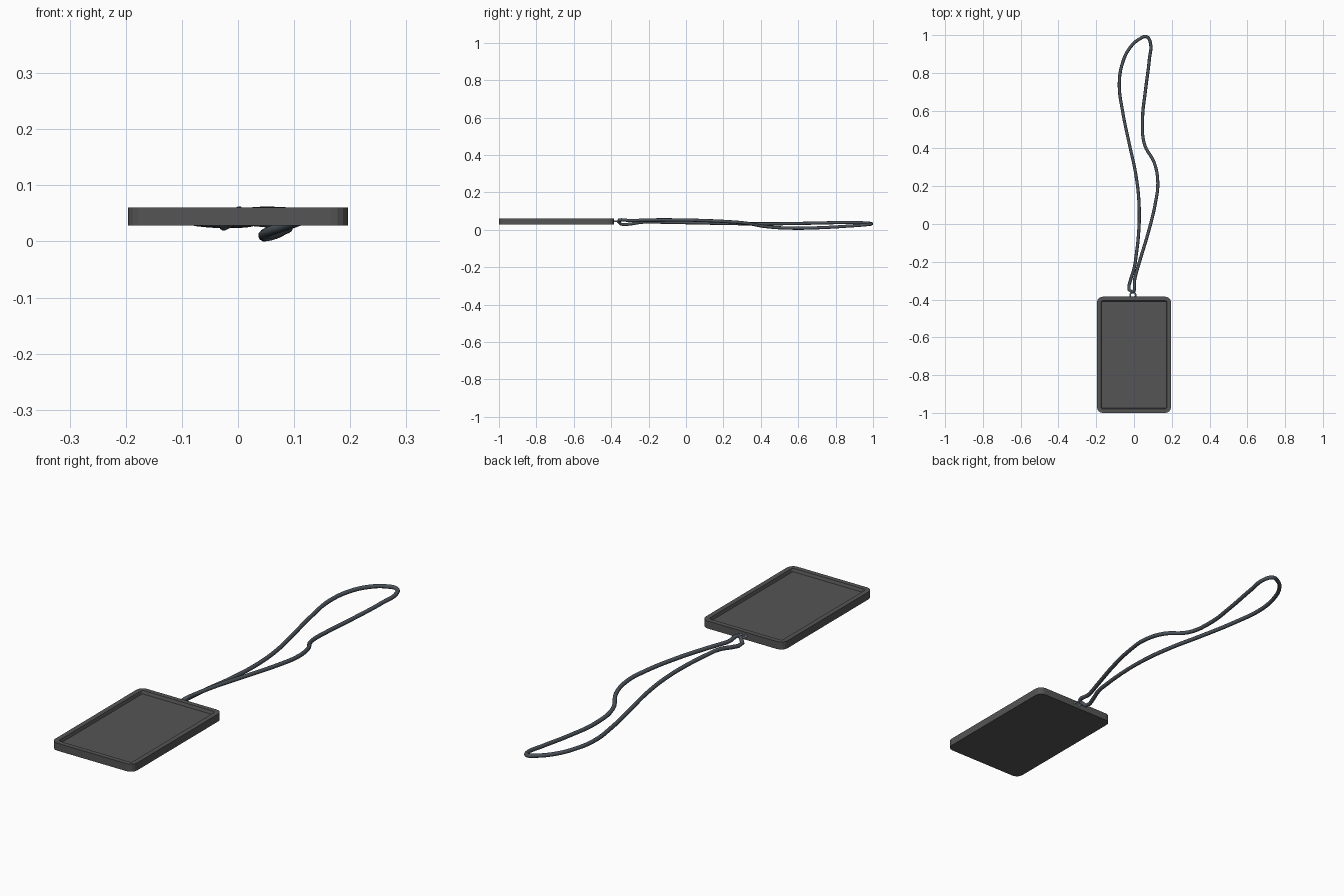
import bpy, bmesh
from math import sin, cos, pi

if "Cube" in bpy.data.objects:
    bpy.data.objects.remove(bpy.data.objects["Cube"])


def material(name, color):
    m = bpy.data.materials.new(name)
    m.diffuse_color = (*color, 1)
    m.use_nodes = True
    m.node_tree.nodes["Principled BSDF"].inputs["Base Color"].default_value = m.diffuse_color
    return m


dark = material("dark_plastic", (0.09, 0.09, 0.09))
cord_mat = material("cord_grey", (0.07, 0.085, 0.1))
metal = material("ring_metal", (0.3, 0.36, 0.42))


def rounded_rect(hx, y0, y1, r, seg=4):
    corners = [(hx - r, y1 - r, 0), (-hx + r, y1 - r, pi / 2),
               (-hx + r, y0 + r, pi), (hx - r, y0 + r, 1.5 * pi)]
    return [(cx + r * cos(a + pi / 2 * i / seg), cy + r * sin(a + pi / 2 * i / seg))
            for cx, cy, a in corners for i in range(seg + 1)]


# Tag plate with a recessed top panel
bm = bmesh.new()
outline = rounded_rect(0.196, -1.0, -0.385, 0.03)
base = bm.faces.new([bm.verts.new((x, y, 0.028)) for x, y in outline])
ext = bmesh.ops.extrude_face_region(bm, geom=[base], use_keep_orig=True)
top = [g for g in ext["geom"] if isinstance(g, bmesh.types.BMFace)][0]
bmesh.ops.translate(bm, vec=(0, 0, 0.0325), verts=top.verts[:])
bmesh.ops.recalc_face_normals(bm, faces=bm.faces[:])
bmesh.ops.inset_region(bm, faces=[top], thickness=0.021)
bmesh.ops.inset_region(bm, faces=[top], thickness=0.004, depth=-0.013)
me = bpy.data.meshes.new("tag_plate")
bm.to_mesh(me)
bm.free()
tag = bpy.data.objects.new("tag_plate", me)
bpy.context.collection.objects.link(tag)
me.materials.append(dark)

# Small ring joining tag and cord
bpy.ops.mesh.primitive_torus_add(location=(-0.006, -0.377, 0.045), major_radius=0.015,
                                 minor_radius=0.004, major_segments=20, minor_segments=8)
ring = bpy.context.object
ring.name = "ring"
ring.data.materials.append(metal)
bpy.ops.object.shade_smooth()

# Cord loop
path = [(-0.010, -0.361, 0.045), (0.006, -0.21, 0.042), (0.024, -0.055, 0.039),
        (0.027, 0.10, 0.036), (0.010, 0.26, 0.033), (-0.024, 0.42, 0.032),
        (-0.060, 0.595, 0.034), (-0.078, 0.74, 0.037), (-0.060, 0.855, 0.039),
        (-0.020, 0.935, 0.038), (0.030, 0.98, 0.035), (0.066, 0.991, 0.031),
        (0.086, 0.962, 0.027), (0.081, 0.87, 0.020), (0.061, 0.71, 0.011),
        (0.045, 0.55, 0.009), (0.056, 0.42, 0.018), (0.107, 0.325, 0.035),
        (0.126, 0.22, 0.044), (0.114, 0.115, 0.049), (0.077, -0.04, 0.053),
        (0.032, -0.19, 0.053), (0.004, -0.29, 0.049)]
cu = bpy.data.curves.new("cord_loop", 'CURVE')
cu.dimensions = '3D'
cu.bevel_depth = 0.0085
cu.bevel_resolution = 3
cu.resolution_u = 5
sp = cu.splines.new('BEZIER')
sp.bezier_points.add(len(path) - 1)
for p, co in zip(sp.bezier_points, path):
    p.co = co
    p.handle_left_type = p.handle_right_type = 'AUTO'
sp.use_cyclic_u = True
cord = bpy.data.objects.new("cord_loop", cu)
bpy.context.collection.objects.link(cord)
cu.materials.append(cord_mat)
bpy.ops.object.select_all(action='DESELECT')
cord.select_set(True)
bpy.context.view_layer.objects.active = cord
bpy.ops.object.convert(target='MESH')
bpy.ops.object.shade_smooth()
